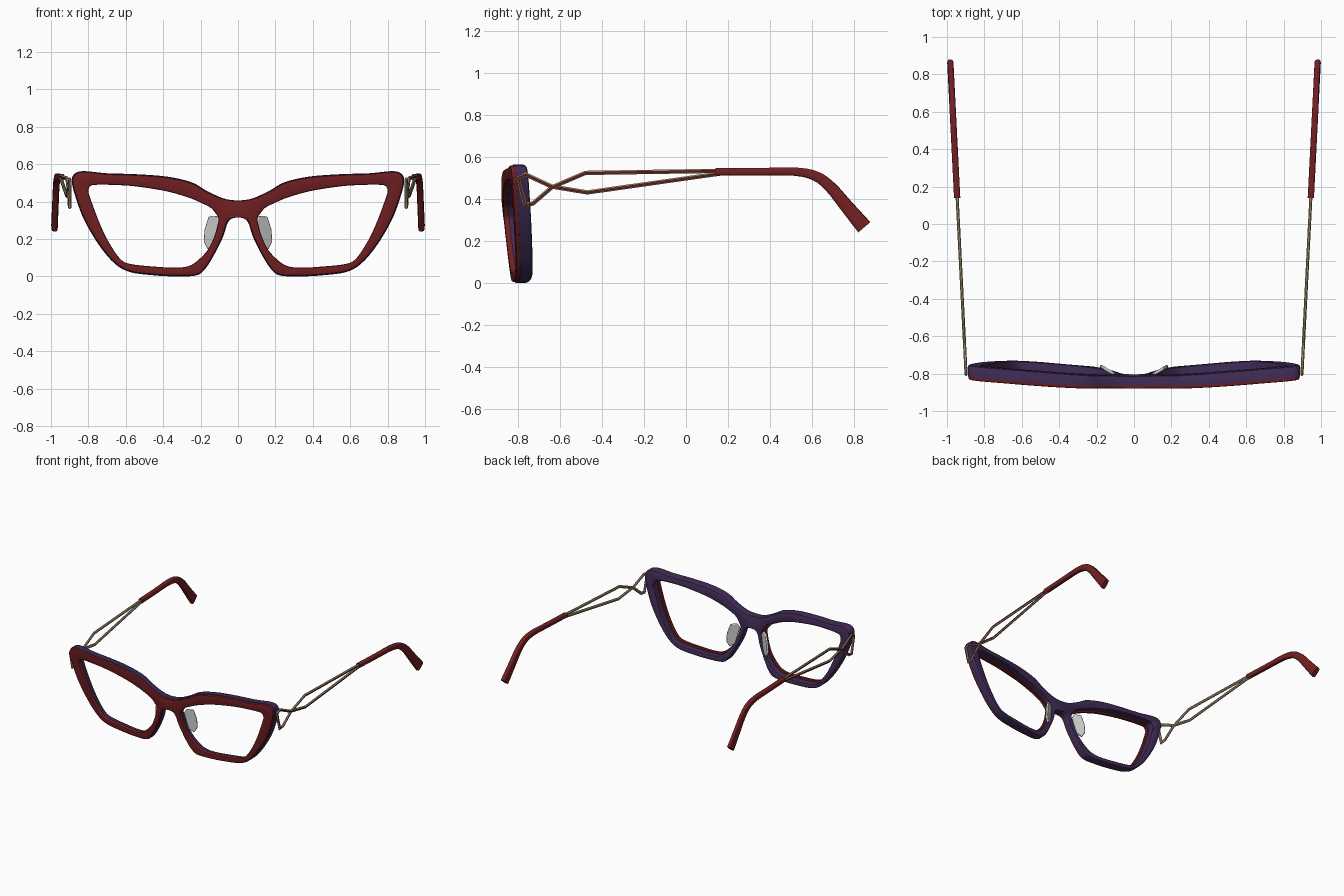
import bpy, bmesh, math
from mathutils import Vector

if "Cube" in bpy.data.objects:
    bpy.data.objects.remove(bpy.data.objects["Cube"], do_unlink=True)


def material(name, colour):
    mat = bpy.data.materials.new(name)
    mat.use_nodes = True
    mat.diffuse_color = (*colour, 1)
    mat.node_tree.nodes["Principled BSDF"].inputs["Base Color"].default_value = (*colour, 1)
    return mat


RED = material("deep red", (0.17, 0.014, 0.016))
PURPLE = material("dark purple", (0.05, 0.024, 0.09))
GOLD = material("pale gold", (0.48, 0.38, 0.22))
GREY = material("pad grey", (0.6, 0.6, 0.6))


def finish(bm, name, mats, angle=35, bevel=0):
    """Turn a bmesh of the left half into a mirrored, smooth-shaded object."""
    bmesh.ops.recalc_face_normals(bm, faces=bm.faces)
    mesh = bpy.data.meshes.new(name)
    bm.to_mesh(mesh)
    bm.free()
    obj = bpy.data.objects.new(name, mesh)
    bpy.context.collection.objects.link(obj)
    for mat in mats:
        mesh.materials.append(mat)
    bpy.ops.object.select_all(action="DESELECT")
    obj.select_set(True)
    bpy.context.view_layer.objects.active = obj
    bpy.ops.object.shade_smooth_by_angle(angle=math.radians(angle))
    if bevel:
        mod = obj.modifiers.new("Bevel", "BEVEL")
        mod.width, mod.segments = bevel, 2
    obj.modifiers.new("Mirror", "MIRROR").merge_threshold = 0.0005
    return obj


def spline(before, points, after, steps):
    """Catmull-Rom samples through points, with one ghost point at each end."""
    ext = [Vector(p) for p in (before, *points, after)]
    out = []
    for a, b, c, d in zip(ext, ext[1:], ext[2:], ext[3:]):
        for i in range(steps):
            t = i / steps
            out.append(0.5 * (2 * b + (c - a) * t + (2 * a - 5 * b + 4 * c - d) * t * t
                              + (3 * b - a - 3 * c + d) * t ** 3))
    return out + [ext[-2]]


def bridge_rings(bm, rings, closed):
    """Join consecutive rings of vertices with quads."""
    n = len(rings[0])
    for a, b in zip(rings, rings[1:] + rings[:1] if closed else rings[1:]):
        for j in range(n):
            k = (j + 1) % n
            bm.faces.new((a[j], a[k], b[k], b[j]))


# Front frame: matching (outer x, z, lens opening x, z) around the left half
RIM = [
    (0, .405, .125, .345), (.08, .415, .15, .37), (.17, .455, .20, .395),
    (.25, .50, .26, .42), (.38, .53, .38, .455), (.55, .543, .55, .482),
    (.70, .548, .68, .49), (.82, .56, .76, .49), (.87, .548, .79, .483),
    (.885, .51, .80, .455), (.87, .44, .79, .42), (.82, .305, .75, .31),
    (.74, .17, .70, .20), (.66, .075, .635, .10), (.58, .028, .58, .068),
    (.45, .01, .45, .053), (.33, .004, .33, .047), (.23, .008, .26, .057),
    (.185, .035, .21, .09), (.14, .10, .16, .145), (.085, .21, .125, .22),
    (.06, .285, .105, .295), (.035, .31, .105, .312), (0, .315, .11, .325),
]
outer = [p[:2] for p in RIM]
inner = [p[2:] for p in RIM]


def flip(p):
    return (-p[0], p[1])


OUTER = spline(flip(outer[1]), outer, flip(outer[-2]), 5)
INNER = spline(inner[-1], inner, inner[0], 5)


def on_frame(p, depth):
    """Place a flat point on the wrapped, tilted front."""
    x = max(p.x, 0)
    y = -0.885 + 0.06 * (x / 0.88) ** 1.5 + 0.1 * (0.45 - p.y)
    return (x, y + depth * (0.85 + 0.15 * min(1, 2 * x)), p.y)


def frame_layer(name, section, mat):
    bm = bmesh.new()
    rings = []
    for o, i in zip(OUTER, INNER):
        across = (i - o).normalized()
        ring = []
        for edge, inset, depth in section:
            p = o + across * inset if edge == "out" else i - across * inset
            if o.x < 1e-5 and edge == "out":
                p.x = 0
            ring.append(bm.verts.new(on_frame(p, depth)))
        rings.append(ring)
    bridge_rings(bm, rings, True)
    seam = [f for f in bm.faces if all(v.co.x < 1e-5 for v in f.verts)]
    bmesh.ops.delete(bm, geom=seam, context="FACES")
    finish(bm, name, [mat])


frame_layer("frame_front", [
    ("out", 0, .03), ("out", 0, .008), ("out", .003, .002), ("out", .01, 0),
    ("in", .01, 0), ("in", .003, .002), ("in", 0, .008), ("in", 0, .03)], RED)
frame_layer("frame_back", [
    ("out", -.004, .018), ("out", -.004, .066), ("out", 0, .075), ("out", .01, .079),
    ("in", .02, .079), ("in", .014, .075), ("in", .012, .066), ("in", .012, .018)], PURPLE)


# Temples lie in an upright plane that splays outwards towards the back
def splay(y):
    return 0.897 + (y + 0.82) * 0.0505


def sweep(name, path, half_width, sides, power, mats, closed=False):
    """Sweep a rounded section along (y, z, half height) points."""
    bm = bmesh.new()
    rings = []
    flat = [Vector(p[:2]) for p in path]
    for k, (y, z, h) in enumerate(path):
        a = flat[k - 1] if k or closed else None
        b = flat[(k + 1) % len(flat)] if k < len(flat) - 1 or closed else None
        d_in = (flat[k] - a).normalized() if a else (b - flat[k]).normalized()
        d_out = (b - flat[k]).normalized() if b else d_in
        t = (d_in + d_out).normalized()
        mitre = h / max(t.dot(d_in), 0.6)
        ring = []
        for s in range(sides):
            ang = 2 * math.pi * (s + 0.5) / sides
            u, v = (math.copysign(abs(w) ** power, w) for w in (math.cos(ang), math.sin(ang)))
            py, pz = y - t.y * v * mitre, z + t.x * v * mitre
            ring.append(bm.verts.new((splay(py) + u * half_width, py, pz)))
        rings.append(ring)
    bridge_rings(bm, rings, closed)
    if not closed:
        bm.faces.new(rings[0])
        bm.faces.new(rings[-1])
    # Enamel the outward flat where a second colour is given
    if len(mats) > 1:
        bm.normal_update()
        bmesh.ops.recalc_face_normals(bm, faces=bm.faces)
        for f in bm.faces:
            f.material_index = int(f.normal.x > 0.9)
    finish(bm, name, mats)


# Crossed wire loop from the hinge to the ear piece
WIRE = [(.17, .534), (-.48, .524), (-.64, .455), (-.73, .378), (-.768, .372),
        (-.80, .50), (-.765, .517), (-.64, .459), (-.47, .431), (.17, .522)]
sweep("temple_wire", [(y, z, 0.011) for y, z in WIRE], 0.009, 8, 1, [GOLD, RED], True)

# Ear piece, widening as it bends down behind the ear
EAR = [(.14, .53, .018), (.35, .53, .018), (.52, .53, .02), (.62, .508, .024),
       (.69, .455, .028), (.76, .372, .032), (.85, .265, .038)]
ear_path = spline((0, .53, .018), EAR, (.94, .16, .04), 4)
sweep("temple_ear_piece", [tuple(p) for p in ear_path], 0.017, 16, 0.55, [RED])

# Nose pads: rounded plates angled back from the nose edge
PAD = [(0, .295), (.2, .325), (.7, .32), (.95, .25), (1, .185), (.75, .145), (.35, .17)]
bm = bmesh.new()
pad = bm.faces.new([bm.verts.new((.10 + .085 * u, -.815 + .05 * u, z)) for u, z in PAD])
grown = bmesh.ops.extrude_face_region(bm, geom=[pad])["geom"]
bmesh.ops.translate(bm, vec=(-.008, .014, 0),
                    verts=[g for g in grown if isinstance(g, bmesh.types.BMVert)])
finish(bm, "nose_pad", [GREY], bevel=0.005)
